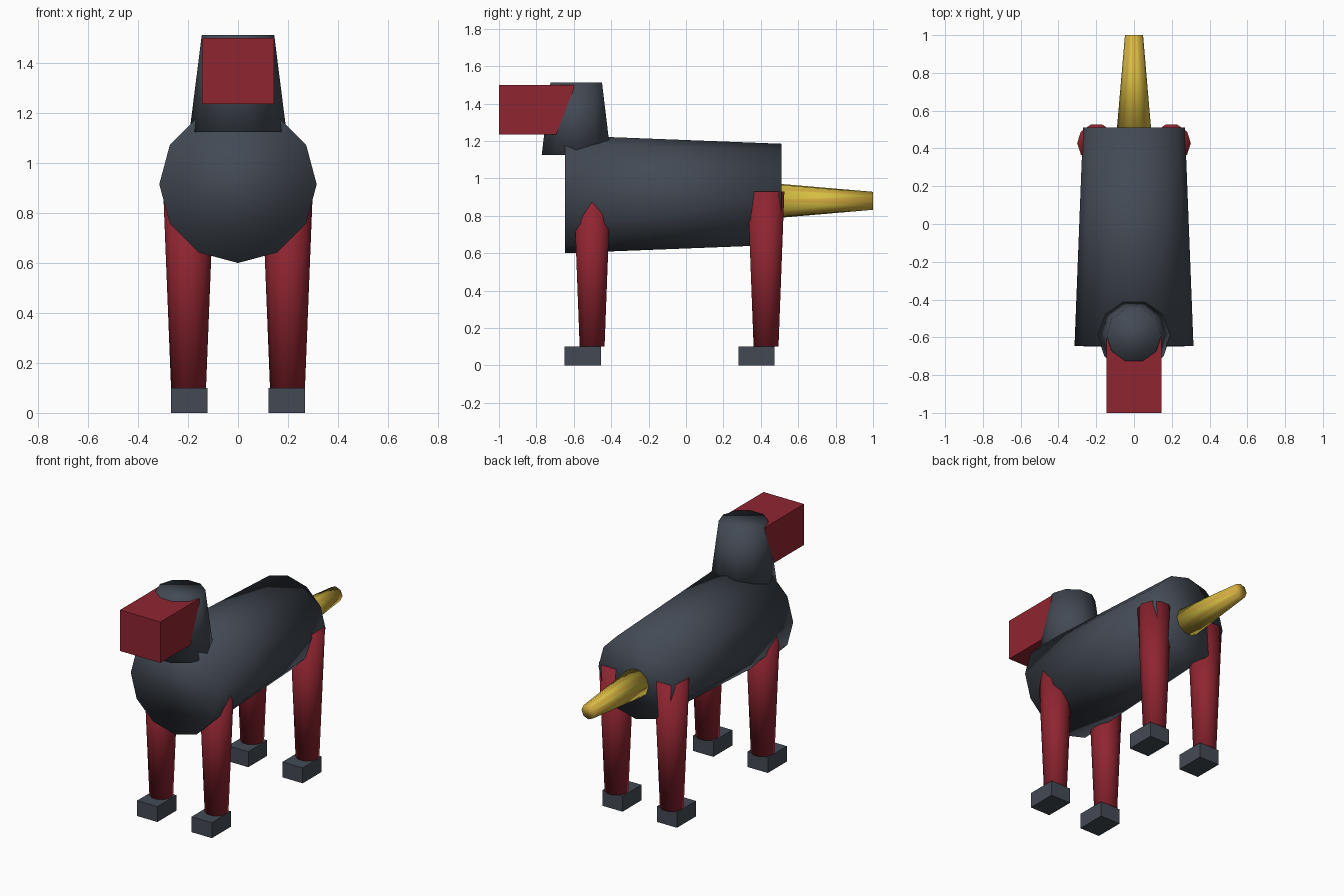
import bpy, bmesh, math
from mathutils import Matrix

if "Cube" in bpy.data.objects:
    bpy.data.objects.remove(bpy.data.objects["Cube"])


def material(name, rgb):
    m = bpy.data.materials.new(name)
    m.diffuse_color = (*rgb, 1.0)
    m.use_nodes = True
    m.node_tree.nodes["Principled BSDF"].inputs["Base Color"].default_value = m.diffuse_color
    return m


SLATE = material("slate grey", (0.056, 0.068, 0.088))
RED = material("deep red", (0.275, 0.018, 0.030))
YELLOW = material("yellow", (0.66, 0.52, 0.055))
GOLD = material("gold", (0.64, 0.40, 0.05))


def finish(name, bm, mat, smooth):
    bmesh.ops.recalc_face_normals(bm, faces=bm.faces)
    for f in bm.faces:
        f.smooth = smooth
    mesh = bpy.data.meshes.new(name)
    bm.to_mesh(mesh)
    bm.free()
    mesh.materials.append(mat)
    ob = bpy.data.objects.new(name, mesh)
    bpy.context.collection.objects.link(ob)
    return ob


def box(name, centre, size, mat):
    bm = bmesh.new()
    bmesh.ops.create_cube(bm, size=1, matrix=Matrix.Translation(centre) @ Matrix.Diagonal((*size, 1)))
    return finish(name, bm, mat, False)


def tapered(name, sides, r0, r1, start, length, axis, mat):
    """Closed tapered prism from start along +y or +z, with a corner on +x."""
    bm = bmesh.new()
    rings = []
    for r, d in ((r0, 0), (r1, length)):
        ring = []
        for i in range(sides):
            a = 2 * math.pi * i / sides
            u, v = r * math.cos(a), r * math.sin(a)
            off = (u, d, v) if axis == "y" else (u, v, d)
            ring.append(bm.verts.new([s + o for s, o in zip(start, off)]))
        rings.append(ring)
        bm.faces.new(ring)
    for i in range(sides):
        j = (i + 1) % sides
        bm.faces.new((rings[0][i], rings[0][j], rings[1][j], rings[1][i]))
    return finish(name, bm, mat, True)


# Torso, neck and muzzle
tapered("body", 12, 0.315, 0.27, (0, -0.647, 0.915), 1.157, "y", SLATE)
tapered("neck", 10, 0.194, 0.145, (0, -0.587, 1.125), 0.387, "z", SLATE)
box("muzzle", (0, -0.80, 1.368), (0.29, 0.40, 0.265), RED)

# Tail: two nearly matching tapers that show through each other
tapered("tail", 8, 0.090, 0.048, (0, 0.51, 0.88), 0.49, "y", GOLD)
tapered("tail_stripes", 10, 0.0895, 0.046, (0, 0.51, 0.88), 0.489, "y", YELLOW)

# Legs and feet
for side, sx in (("right", 1), ("left", -1)):
    for end, leg_y, foot_y in (("front", -0.502, -0.552), ("rear", 0.428, 0.377)):
        tapered(f"{end}_{side}_leg", 10, 0.07, 0.103, (sx * 0.198, leg_y, 0.1), 0.83, "z", RED)
        box(f"{end}_{side}_foot", (sx * 0.195, foot_y, 0.05), (0.145, 0.194, 0.1), SLATE)
